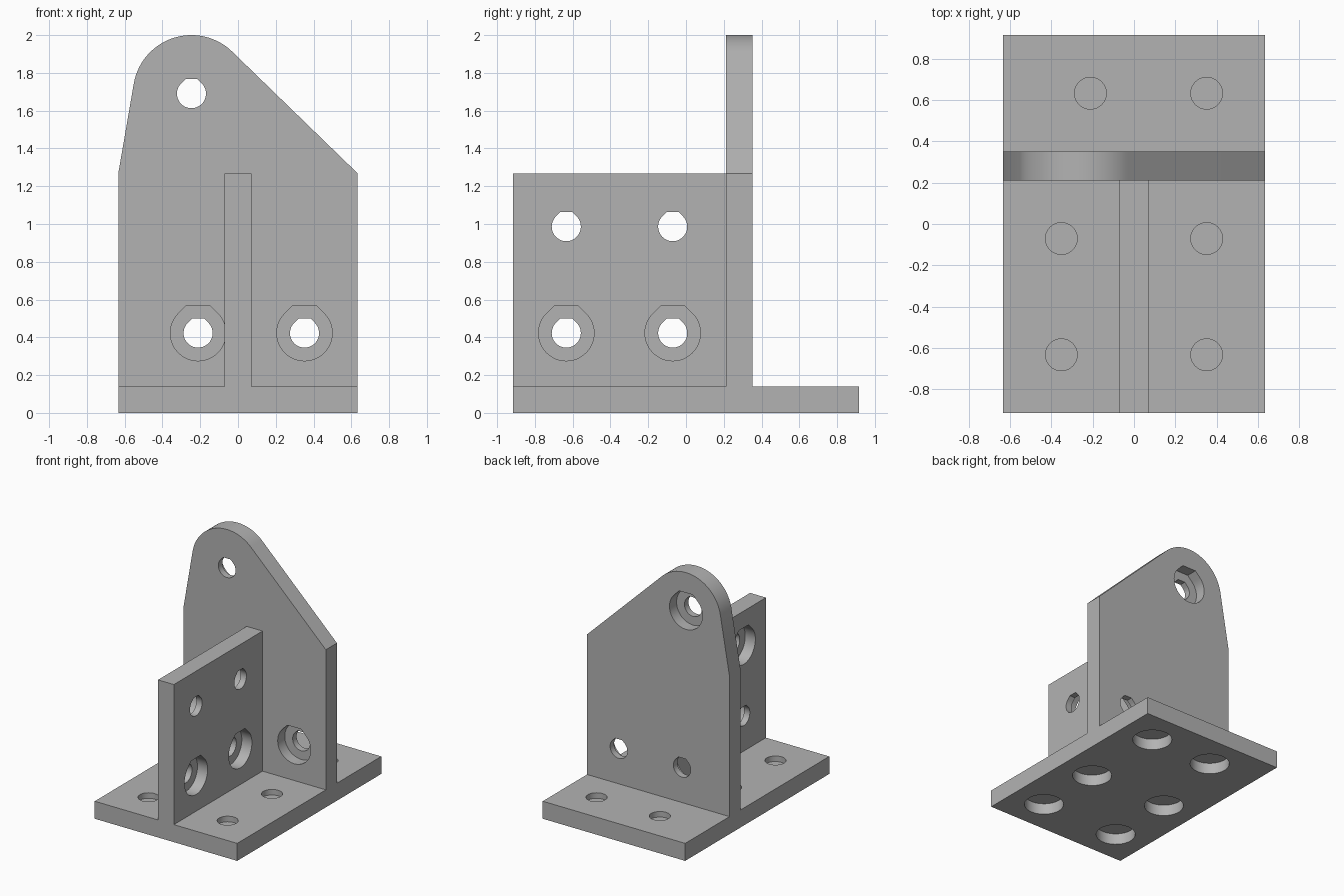
import bpy, bmesh, math
from mathutils import Vector

if "Cube" in bpy.data.objects:
    bpy.data.objects.remove(bpy.data.objects["Cube"])

U = 2 / 28.4            # design module; the bracket is 28.4 modules tall
T = 2 * U               # plate thickness
BORE, HEAD = 0.077, 0.147
HEAD_DEPTH = 0.09
SKIN = 0.006            # thin bridging layer left inside the base holes

grey = bpy.data.materials.new("plain grey")
grey.use_nodes = True
colour = (0.45, 0.45, 0.45, 1)
grey.diffuse_color = colour
grey.node_tree.nodes["Principled BSDF"].inputs["Base Color"].default_value = colour


def prism(name, outline, axis, start, end):
    """Extrude a 2D outline along an axis from start to end."""
    place = {"x": lambda a, b: (start, a, b),
             "y": lambda a, b: (a, start, b),
             "z": lambda a, b: (a, b, start)}[axis]
    step = Vector([(end - start) * (axis == k) for k in "xyz"])
    bm = bmesh.new()
    face = bm.faces.new([bm.verts.new(place(a, b)) for a, b in outline])
    top = bmesh.ops.extrude_face_region(bm, geom=[face])["geom"]
    bmesh.ops.translate(bm, vec=step,
                        verts=[v for v in top if isinstance(v, bmesh.types.BMVert)])
    bmesh.ops.recalc_face_normals(bm, faces=bm.faces)
    mesh = bpy.data.meshes.new(name)
    bm.to_mesh(mesh)
    bm.free()
    mesh.materials.append(grey)
    obj = bpy.data.objects.new(name, mesh)
    bpy.context.collection.objects.link(obj)
    return obj


def combine(target, other, operation):
    """Apply a boolean and discard the second object."""
    mod = target.modifiers.new(operation, "BOOLEAN")
    mod.operation, mod.solver, mod.object = operation, "EXACT", other
    bpy.context.view_layer.objects.active = target
    bpy.ops.object.modifier_apply(modifier=mod.name)
    bpy.data.objects.remove(other)


def rectangle(a0, b0, a1, b1):
    return [(a0, b0), (a1, b0), (a1, b1), (a0, b1)]


def arc(a, b, r, begin, end, n):
    angles = [math.radians(begin + (end - begin) * i / n) for i in range(n + 1)]
    return [(a + r * math.cos(t), b + r * math.sin(t)) for t in angles]


def hole_outline(a, b, r, axis):
    """Round for vertical holes, flat-topped teardrop for horizontal ones."""
    if axis == "z":
        return arc(a, b, r, 0, 360, 48)[:-1]
    flat = r * math.tan(math.pi / 8)
    return arc(a, b, r, 135, 405, 36) + [(a + flat, b + r), (a - flat, b + r)]


def drill(part, a, b, r, axis, start, end):
    cutter = prism("hole_cutter", hole_outline(a, b, r, axis), axis, start, end)
    cutter.hide_render = True
    combine(part, cutter, "DIFFERENCE")


def counterbored(part, a, b, axis, mouth, far):
    """Through hole with a wide screw recess opening at the mouth side."""
    s = 1 if far > mouth else -1
    drill(part, a, b, BORE, axis, mouth - s * 0.05, far + s * 0.05)
    drill(part, a, b, HEAD, axis, mouth - s * 0.05, mouth + s * HEAD_DEPTH)


# Base plate: recesses from below, shallow bores from above
base = prism("bracket", rectangle(-9 * U, -13 * U, 9 * U, 13 * U), "z", 0, T)
for x, y in [(-3, 9), (5, 9), (-5, -1), (5, -1), (-5, -9), (5, -9)]:
    drill(base, x * U, y * U, HEAD, "z", -0.05, HEAD_DEPTH)
    drill(base, x * U, y * U, BORE, "z", HEAD_DEPTH + SKIN, T + 0.05)

# Upright plate: rounded ear with sides tangent to its arc
ear_x, ear_z, ear_r = -3.5 * U, 24 * U, 4.4 * U


def tangent_angle(x, z, side):
    dx, dz = x - ear_x, z - ear_z
    return math.degrees(math.atan2(dz, dx)
                        + side * math.acos(ear_r / math.hypot(dx, dz)))


right = tangent_angle(9 * U, 18 * U, 1)
left = tangent_angle(-9 * U, 18 * U, -1) % 360
outline = ([(-9 * U, 0), (9 * U, 0), (9 * U, 18 * U)]
           + arc(ear_x, ear_z, ear_r, right, left, 40) + [(-9 * U, 18 * U)])
front, back = 3 * U, 5 * U
upright = prism("upright_plate", outline, "y", front, back)
for x in (-3, 5):
    counterbored(upright, x * U, 6 * U, "y", front, back)
counterbored(upright, ear_x, ear_z, "y", back, front)

# Centre rib: lower recesses on one side, upper recesses on the other
rib = prism("centre_rib", rectangle(-13 * U, 0, front + U / 5, 18 * U), "x", -U, U)
for y in (-9, -1):
    counterbored(rib, y * U, 6 * U, "x", U, -U)
    counterbored(rib, y * U, 14 * U, "x", -U, U)

# Join into one solid
combine(base, upright, "UNION")
combine(base, rib, "UNION")
bpy.ops.object.select_all(action="DESELECT")
base.select_set(True)
bpy.context.view_layer.objects.active = base
bpy.ops.object.shade_smooth_by_angle(angle=math.radians(20))
